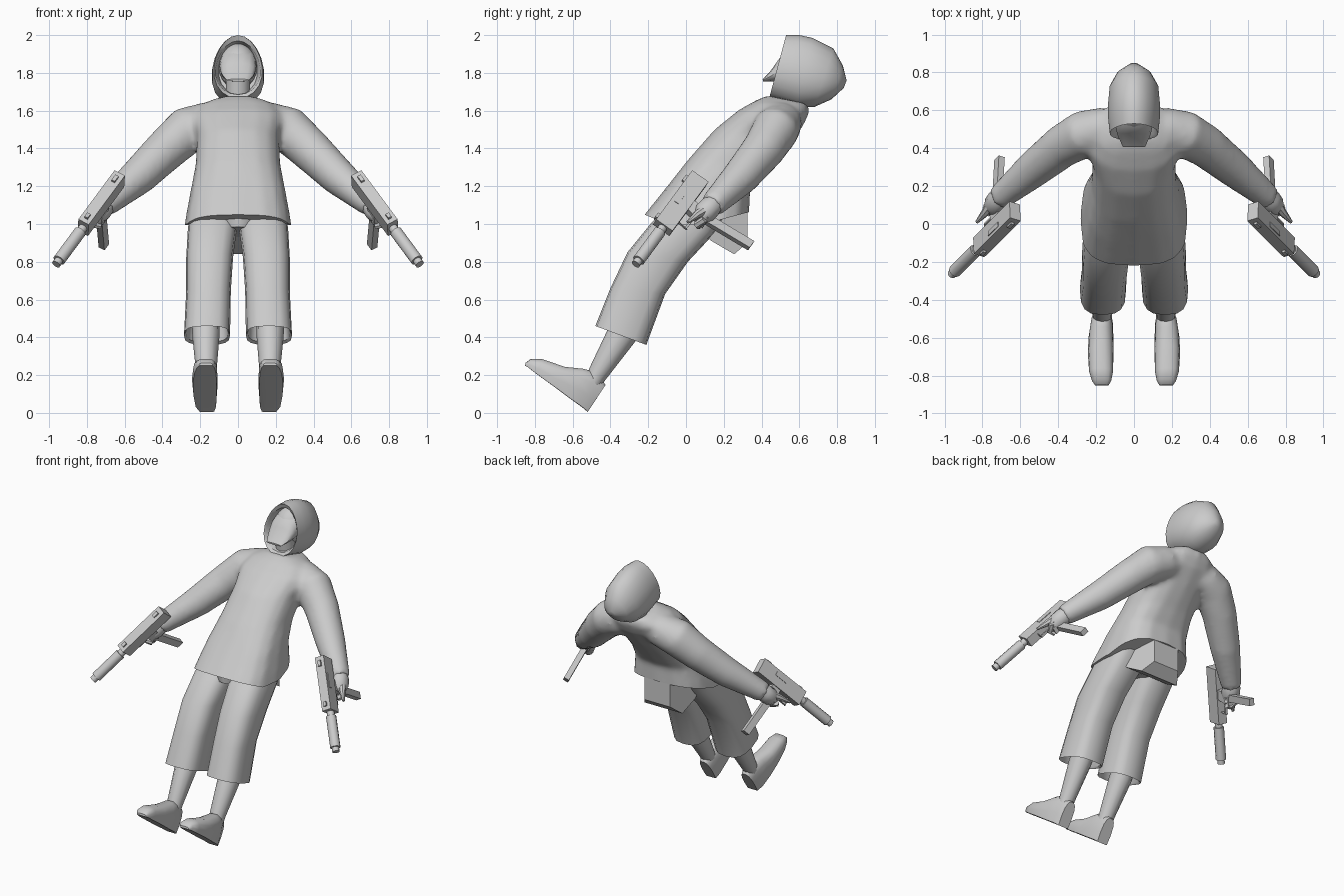
import bpy, bmesh, math
from mathutils import Vector as V

if "Cube" in bpy.data.objects:
    bpy.data.objects.remove(bpy.data.objects["Cube"])

grey = bpy.data.materials.new("light_grey")
grey.diffuse_color = (0.6, 0.6, 0.6, 1)
grey.use_nodes = True
grey.node_tree.nodes["Principled BSDF"].inputs["Base Color"].default_value = grey.diffuse_color


def smooth(ob, angle):
    bpy.ops.object.select_all(action='DESELECT')
    ob.select_set(True)
    bpy.context.view_layer.objects.active = ob
    bpy.ops.object.shade_smooth_by_angle(angle=math.radians(angle))


def finish(name, bm, mirror=False, angle=40):
    bmesh.ops.recalc_face_normals(bm, faces=bm.faces)
    me = bpy.data.meshes.new(name)
    bm.to_mesh(me)
    bm.free()
    me.materials.append(grey)
    ob = bpy.data.objects.new(name, me)
    bpy.context.collection.objects.link(ob)
    smooth(ob, angle)
    if mirror:
        ob.modifiers.new("mirror", 'MIRROR').use_axis = (True, False, False)
    return ob


def loft(bm, rings):
    """Skin a list of closed point rings and cap both ends."""
    vs = [[bm.verts.new(p) for p in r] for r in rings]
    n = len(vs[0])
    for a, b in zip(vs, vs[1:]):
        for i in range(n):
            j = (i + 1) % n
            bm.faces.new((a[i], a[j], b[j], b[i]))
    bm.faces.new(vs[0])
    bm.faces.new(vs[-1])


def spow(v, e):
    return math.copysign(abs(v) ** e, v)


def section(yf, zf, yb, zb, w, cx=0.0, n=16, e=0.85, flat=1.0, egg=0.0):
    """Ring spanning two side-profile points, with half width w."""
    f, b = V((cx, yf, zf)), V((cx, yb, zb))
    pts = []
    for i in range(n):
        a = 2 * math.pi * i / n
        c, s = spow(math.cos(a), e), spow(math.sin(a), e)
        t = (max(s, -flat) + flat) / (1 + flat)
        pts.append(b.lerp(f, t) + V((c * w * (1 - egg * s), 0, 0)))
    return pts


def profile(name, rows, mirror=False, **kw):
    bm = bmesh.new()
    loft(bm, [section(*r, **kw) for r in rows])
    return finish(name, bm, mirror)


def tube(bm, path, n=12):
    """Round tube along points (x, y, z, radius)."""
    pts = [V(p[:3]) for p in path]
    rings = []
    for i, p in enumerate(pts):
        d = (pts[min(i + 1, len(pts) - 1)] - pts[max(i - 1, 0)]).normalized()
        u = d.cross(V((0, 0, 1)) if abs(d.z) < 0.95 else V((0, 1, 0))).normalized()
        v = d.cross(u)
        rings.append([p + (u * math.cos(k * math.tau / n) + v * math.sin(k * math.tau / n)) * path[i][3]
                      for k in range(n)])
    loft(bm, rings)


def bar(bm, a, b, u, v):
    """Box from a to b with half-thickness vectors u and v."""
    loft(bm, [[p + u + v, p - u + v, p - u - v, p + u - v] for p in (V(a), V(b))])


# shirt with sleeves: fused into one surface, then trimmed along the hem
bm = bmesh.new()
loft(bm, [section(-.34, .90, .33, .92, .296, e=.68),
          section(-.22, 1.05, .335, 1.06, .274, e=.68),
          section(-.10, 1.20, .34, 1.18, .249, e=.7),
          section(.01, 1.34, .42, 1.29, .225, e=.78),
          section(.15, 1.50, .53, 1.41, .22),
          section(.28, 1.605, .615, 1.51, .25),
          section(.37, 1.655, .65, 1.58, .21),
          section(.43, 1.68, .65, 1.635, .12)])
for m in (-1, 1):
    tube(bm, [(m * .06, .51, 1.54, .085), (m * .16, .505, 1.535, .112), (m * .265, .475, 1.50, .126),
              (m * .38, .41, 1.395, .114), (m * .53, .29, 1.25, .099), (m * .715, .135, 1.095, .068)], 16)
shirt = finish("shirt", bm)
bm = bmesh.new()
hem = [(-.6, .6), (-.6, 1.05), (-.22, 1.05), (-.10, 1.0), (.08, .995), (.34, 1.065), (.7, 1.065), (.7, .6)]
loft(bm, [[V((x, y, z)) for y, z in hem] for x in (-.38, .38)])
cutter = finish("hem_cutter", bm)
bpy.context.view_layer.objects.active = shirt
mod = shirt.modifiers.new("fuse", 'REMESH')
mod.mode, mod.voxel_size = 'VOXEL', .018
mod = shirt.modifiers.new("soften", 'SMOOTH')
mod.factor, mod.iterations = .5, 8
mod = shirt.modifiers.new("trim", 'BOOLEAN')
mod.operation, mod.object = 'DIFFERENCE', cutter
for name in ("fuse", "soften", "trim"):
    bpy.ops.object.modifier_apply(modifier=name)
bpy.data.objects.remove(cutter)
smooth(shirt, 45)

# trousers, with the cuffs folded inward
profile("trouser_legs", [
    (-.02, 1.15, .24, 1.10, .11, .12), (-.18, 1.01, .15, .95, .13, .135),
    (-.31, .85, .01, .80, .124, .15), (-.40, .66, -.11, .63, .118, .156),
    (-.48, .46, -.21, .36, .122, .164), (-.465, .47, -.225, .375, .112, .164),
    (-.43, .55, -.19, .46, .102, .16)], True, e=.7)
profile("trouser_seat", [(-.06, 1.15, .24, 1.10, .17), (-.17, 1.04, .16, .98, .14),
                         (-.17, .985, .11, .93, .08)])

# lower legs
profile("shins", [(-.34, .56, -.20, .50, .075, .17), (-.415, .44, -.27, .376, .072, .17),
                  (-.51, .24, -.43, .17, .053, .168), (-.53, .19, -.46, .12, .05, .168)],
        True, n=12, e=1)

# shoes
profile("shoes", [
    (-.425, .15, -.52, .005, .042, .165), (-.47, .215, -.55, .03, .058, .17),
    (-.54, .235, -.62, .08, .065, .174), (-.64, .245, -.70, .14, .068, .176),
    (-.76, .285, -.79, .205, .063, .174), (-.82, .287, -.835, .24, .05, .171),
    (-.85, .265, -.852, .25, .036, .17)],
        True, n=14, e=.75, flat=.55)

# hip bag: side profile extruded across, narrower at its outer face
bm = bmesh.new()
outline = [(.08, .96, .17), (.135, .91, .17), (.255, .84, .15), (.325, .90, .10),
           (.325, 1.08, .10), (.15, 1.11, .17)]
loft(bm, [[V((s * w, y, z)) for y, z, w in outline] for s in (-1, 1)])
finish("hip_bag", bm, angle=20)

# hood, with the lining folded inward from its rim
profile("hood", [
    (.64, 1.94, .58, 1.69, .10), (.54, 1.97, .457, 1.685, .118),
    (.53, 2.0, .44, 1.665, .128), (.60, 2.0, .51, 1.645, .136),
    (.67, 1.985, .58, 1.62, .138), (.78, 1.93, .68, 1.62, .128),
    (.83, 1.84, .77, 1.66, .088), (.85, 1.76, .835, 1.72, .025)], e=1, n=20, egg=.14)

# head
bm = bmesh.new()
bmesh.ops.create_uvsphere(bm, u_segments=16, v_segments=10, radius=1)
for v in bm.verts:
    v.co = V((v.co.x * .102, .59 + v.co.y * .105 + v.co.z * .02, 1.835 + v.co.z * .122))
finish("head", bm)
profile("face_mask", [(.56, 1.93, .55, 1.745, .098), (.51, 1.90, .51, 1.748, .096),
                      (.478, 1.855, .48, 1.752, .09), (.447, 1.81, .45, 1.755, .078),
                      (.406, 1.768, .408, 1.755, .058)], n=14, e=.9)
bm = bmesh.new()
tube(bm, [(0, .53, 1.77, .065), (0, .535, 1.69, .062), (0, .56, 1.60, .08)])
finish("neck", bm)

# hands
bm = bmesh.new()
tube(bm, [(.68, .17, 1.13, .048), (.715, .13, 1.09, .06), (.735, .10, 1.06, .06),
          (.75, .07, 1.025, .036)], 10)
tube(bm, [(.75, .11, 1.08, .03), (.785, .06, 1.05, .022), (.83, .01, 1.01, .009)], 8)
for k in range(3):
    o = V((.01, -.01, -.014)) * k * 1.6
    tube(bm, [(.75 + o.x, .13 + o.y, 1.07 + o.z, .02), (.725 + o.x, .09 + o.y, 1.04 + o.z, .02),
              (.695 + o.x, .10 + o.y, 1.03 + o.z, .014)], 6)
finish("hands", bm, True)

# guns: axis d, magazine direction g, sideways s
rear = V((.628, .068, 1.24))
d = (V((.963, -.266, .787)) - rear).normalized()
g = V((-.01, .86, -.5))
g = (g - d * g.dot(d)).normalized()
s = d.cross(g)


def at(t, h=0.0, k=0.0):
    return rear + d * t + g * h + s * k


bm = bmesh.new()
bar(bm, at(0), at(.375), g * .053, s * .032)
bar(bm, at(.03, -.055), at(.07, -.055), g * .012, s * .01)
bar(bm, at(.32, -.055), at(.35, -.055), g * .012, s * .01)
bar(bm, at(.12, -.02, .03), at(.22, -.02, .03), g * .014, s * .006)
bar(bm, at(.23, .10), at(.30, .10), g * .006, s * .008)
bar(bm, at(.29, .04), at(.30, .10), g * .01, s * .008)
finish("gun_bodies", bm, True, 20)

bm = bmesh.new()
bar(bm, at(.17, .03), at(.19, .17), d * .035, s * .024)
bar(bm, at(.18, .12), V((.71, .345, .885)), d * .024, s * .018)
finish("gun_magazines", bm, True, 20)

bm = bmesh.new()
tube(bm, [(*at(t), r) for t, r in ((.35, .025), (.405, .025), (.406, .034),
                                   (.625, .034), (.626, .024), (.655, .024))], 10)
finish("gun_barrels", bm, True)
